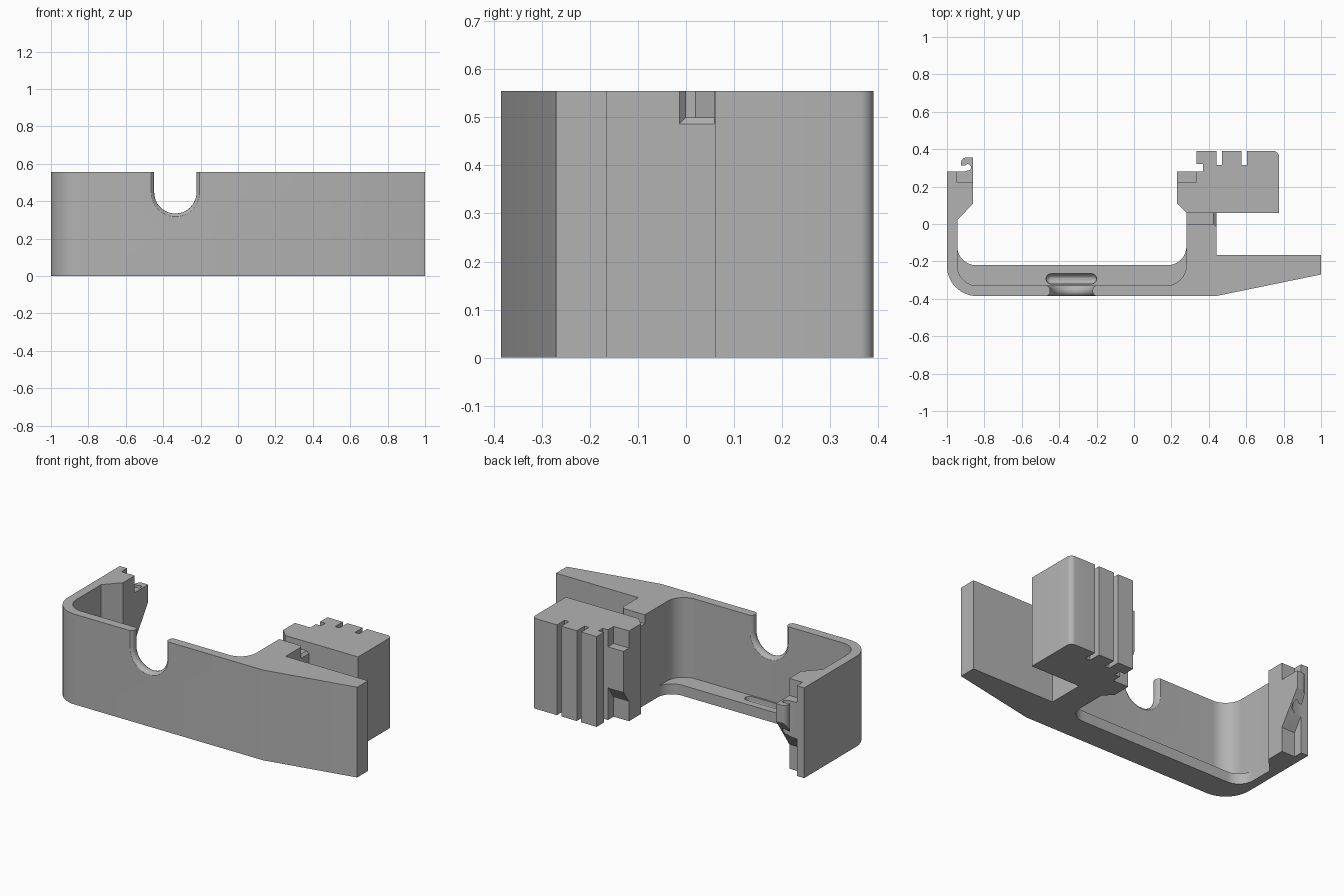
import bpy, bmesh
from math import cos, sin, pi, radians
from mathutils import Vector

if "Cube" in bpy.data.objects:
    bpy.data.objects.remove(bpy.data.objects["Cube"])

H = 0.555
grey = bpy.data.materials.new("plain grey")
grey.use_nodes = True
grey.diffuse_color = (0.45, 0.45, 0.45, 1)
grey.node_tree.nodes["Principled BSDF"].inputs["Base Color"].default_value = (0.45, 0.45, 0.45, 1)


def arc(cx, cy, r, a0, a1, n=14):
    """Points on an arc, angles in degrees."""
    angles = [radians(a0 + (a1 - a0) * i / n) for i in range(n + 1)]
    return [(cx + r * cos(a), cy + r * sin(a)) for a in angles]


def loft(name, rings):
    """Closed solid through equal rings of 3D points."""
    bm = bmesh.new()
    vs = [[bm.verts.new(p) for p in ring] for ring in rings]
    n = len(vs[0])
    for a, b in zip(vs, vs[1:]):
        for i in range(n):
            j = (i + 1) % n
            bm.faces.new((a[i], a[j], b[j], b[i]))
    bm.faces.new(vs[0][::-1])
    bm.faces.new(vs[-1])
    bmesh.ops.recalc_face_normals(bm, faces=bm.faces)
    mesh = bpy.data.meshes.new(name)
    bm.to_mesh(mesh)
    bm.free()
    mesh.materials.append(grey)
    ob = bpy.data.objects.new(name, mesh)
    bpy.context.collection.objects.link(ob)
    return ob


def prism(name, pts, z0, z1):
    return loft(name, [[(x, y, z) for x, y in pts] for z in (z0, z1)])


def side_prism(name, pts, x0, x1):
    return loft(name, [[(x, y, z) for y, z in pts] for x in (x0, x1)])


def boolean(ob, tool, operation):
    tool.hide_render = True
    mod = ob.modifiers.new(operation.lower(), "BOOLEAN")
    mod.object, mod.operation, mod.solver = tool, operation, "EXACT"
    bpy.context.view_layer.objects.active = ob
    bpy.ops.object.modifier_apply(modifier=mod.name)
    bpy.data.objects.remove(tool)


# Main body: outer wall, wing, slotted block and left arm in one outline
outline = (
    arc(-0.84, -0.225, 0.16, 180, 270)
    + [(0.44, -0.385), (1, -0.27), (1, -0.165), (0.44, -0.165), (0.44, 0.06), (0.775, 0.06)]
    + arc(0.745, 0.36, 0.03, 0, 90, 6)
)
for slot_x in (0.605, 0.47):
    outline += [(slot_x, 0.39), (slot_x, 0.315), (slot_x - 0.03, 0.315), (slot_x - 0.03, 0.39)]
outline += [(0.335, 0.39), (0.335, 0.32), (0.37, 0.32), (0.37, 0.28), (0.335, 0.28),
            (0.335, 0.225), (0.23, 0.225), (0.23, 0.11), (0.28, 0.06)]
outline += arc(0.17, -0.22, 0.11, 0, -90)
outline += arc(-0.835, -0.22, 0.11, 270, 180)
outline += [(-0.945, 0.02), (-0.86, 0.11), (-0.86, 0.225), (-0.95, 0.225), (-0.95, 0.28), (-1, 0.28)]
body = prism("bracket_body", outline, 0, H)

# Round-edged cable cutout in the front wall
rings = []
for y, r in ((-0.40, 0.132), (-0.385, 0.130), (-0.379, 0.121), (-0.370, 0.115), (-0.358, 0.113),
             (-0.346, 0.115), (-0.336, 0.121), (-0.33, 0.130), (-0.31, 0.132)):
    u = [(-0.335 - r, 0.7)] + arc(-0.335, 0.447, r, 180, 360, 24) + [(-0.335 + r, 0.7)]
    rings.append([(x, y, z) for x, z in u])
boolean(body, loft("cutout_tool", rings), "DIFFERENCE")

# Flared notch across the top of the post
rings = [[(x, -d, 0.5 - d), (x, 0.059, 0.5 - d), (x, 0.059, 0.7), (x, -d, 0.7)]
         for x, d in ((0.22, 0), (0.425, 0), (0.44, 0.014), (0.46, 0.014))]
boolean(body, loft("notch_tool", rings), "DIFFERENCE")

# Bottom ledge inside the wall, with a shallow rounded slot
ledge_pts = (
    arc(-0.84, -0.225, 0.13, 180, 270)
    + arc(0.17, -0.225, 0.13, 270, 360)
    + [(0.30, -0.12)]
    + arc(0.18, -0.12, 0.10, 0, -90)
    + arc(-0.845, -0.12, 0.10, 270, 180)
    + [(-0.97, -0.12)]
)
ledge = prism("bottom_ledge", ledge_pts, 0, 0.065)
rings = []
for z, r in ((0.02, 0.008), (0.026, 0.018), (0.038, 0.026), (0.08, 0.028)):
    pts = arc(-0.227, -0.293, r, -90, 90, 10) + arc(-0.443, -0.293, r, 90, 270, 10)
    rings.append([(x, y, z) for x, y in pts])
boolean(ledge, loft("slot_tool", rings), "DIFFERENCE")

# Snap hook on the arm, tapering back towards the bottom
hook_pts = [(-0.952, 0.21), (-0.86, 0.21), (-0.86, 0.355)]
hook_pts += arc(-0.897, 0.327, 0.028, 90, 180, 6)
hook_pts += [(-0.925, 0.312), (-0.905, 0.312)]
hook_pts += arc(-0.888, 0.303, 0.017, 130, -90, 8)
hook_pts += [(-0.905, 0.28), (-0.952, 0.28)]
hook = prism("snap_hook", hook_pts, 0.05, 0.45)
taper = side_prism("hook_taper_tool", [(0.2, 0.13), (0.225, 0.15), (0.36, 0.35), (0.36, 0.5), (0.2, 0.5)], -1.1, -0.8)
boolean(hook, taper, "INTERSECT")

# Matching rib on the block
rib = side_prism("block_rib", [(0.21, 0.12), (0.225, 0.12), (0.28, 0.2), (0.28, 0.45), (0.21, 0.45)], 0.23, 0.345)

# Smooth the rounded corners, keep hard edges
for ob in (body, ledge, hook, rib):
    bpy.ops.object.select_all(action="DESELECT")
    ob.select_set(True)
    bpy.context.view_layer.objects.active = ob
    bpy.ops.object.shade_smooth_by_angle(angle=radians(30))
